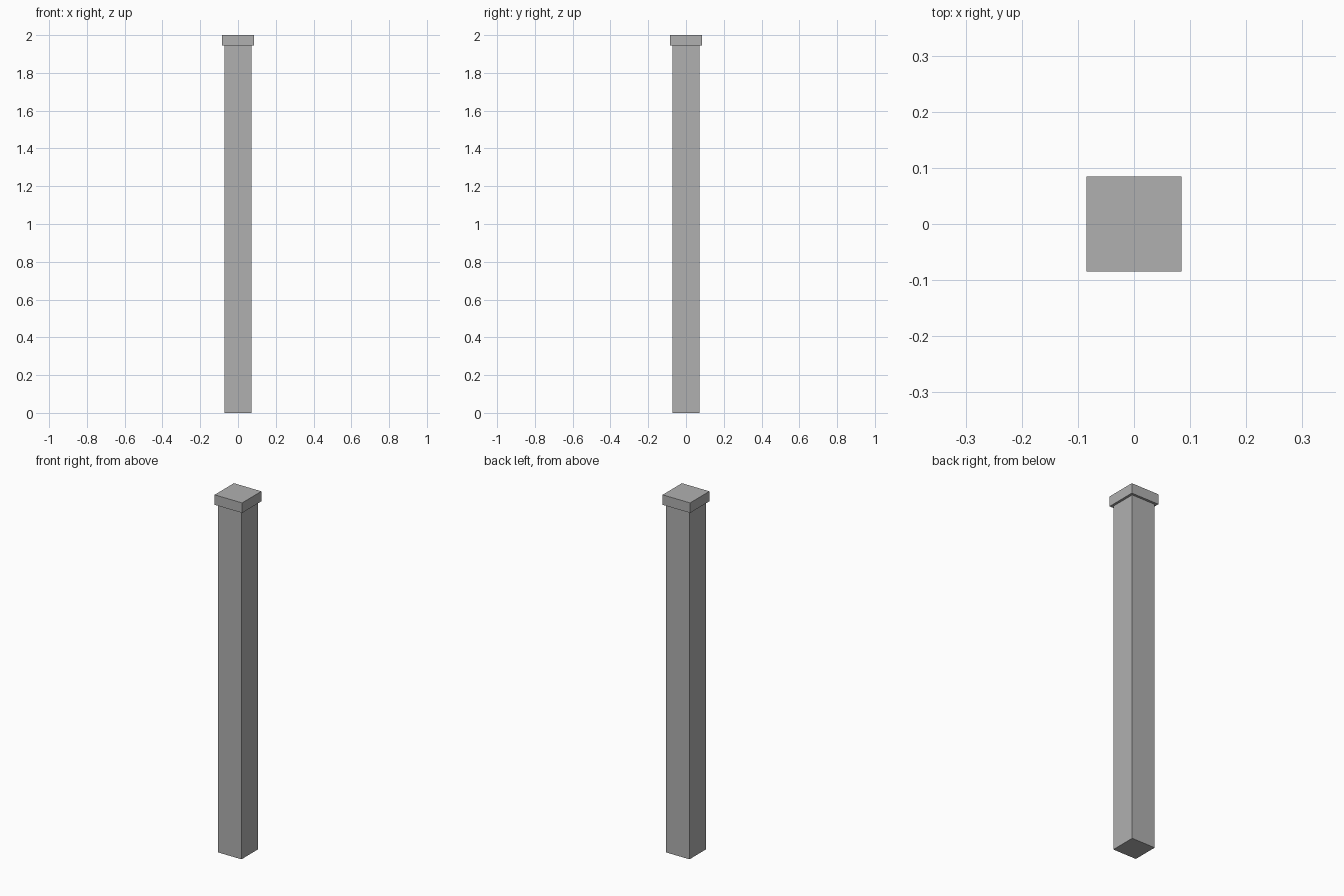
import bpy

if "Cube" in bpy.data.objects:
    bpy.data.objects.remove(bpy.data.objects["Cube"])

# Dark grey shared by both parts
grey = bpy.data.materials.new("dark_grey")
grey.diffuse_color = (0.435, 0.435, 0.435, 1)
grey.use_nodes = True
grey.node_tree.nodes["Principled BSDF"].inputs["Base Color"].default_value = grey.diffuse_color


def box(name, width, z0, z1):
    """Square block centred on the z axis, spanning z0 to z1."""
    bpy.ops.mesh.primitive_cube_add(size=1, location=(0, 0, (z0 + z1) / 2))
    ob = bpy.context.object
    ob.name = name
    ob.scale = (width, width, z1 - z0)
    bpy.ops.object.transform_apply(location=False, rotation=False, scale=True)
    ob.data.materials.append(grey)
    return ob


# Tall square shaft
box("post_shaft", 0.144, 0.0, 1.944)

# Slightly wider flat cap
box("post_cap", 0.17, 1.944, 2.0)
